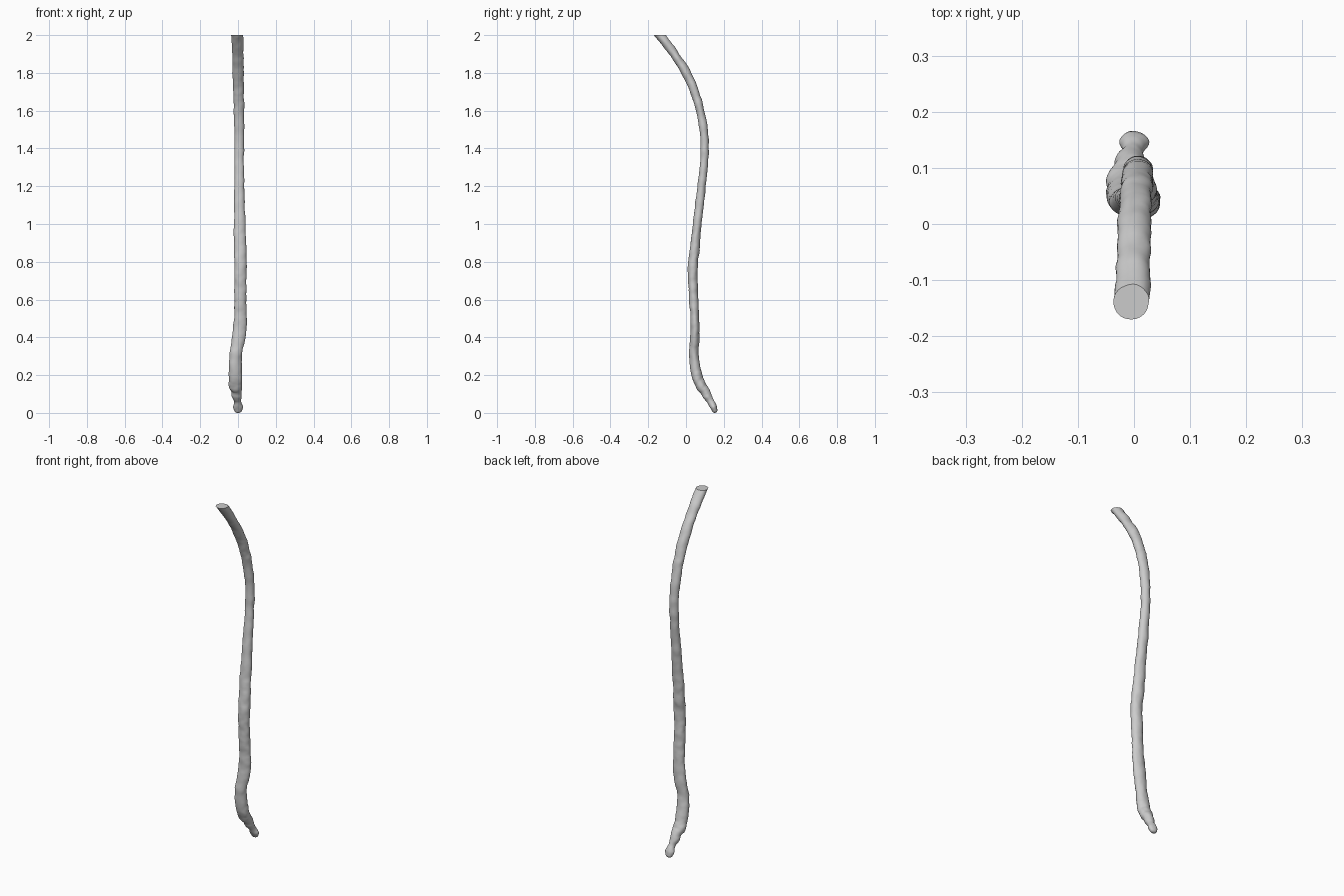
import bpy, bmesh, math
from mathutils import Vector, noise

if "Cube" in bpy.data.objects:
    bpy.data.objects.remove(bpy.data.objects["Cube"])

# Stations along the branch: z, x centre, y centre, half width in x, half depth
STATIONS = [
    (0.014, 0.000, 0.153, 0.020, 0.014),
    (0.035, 0.000, 0.146, 0.026, 0.018),
    (0.065, -0.002, 0.130, 0.019, 0.018),
    (0.09, -0.008, 0.113, 0.027, 0.023),
    (0.12, -0.009, 0.098, 0.028, 0.025),
    (0.145, -0.015, 0.079, 0.036, 0.028),
    (0.20, -0.014, 0.057, 0.034, 0.028),
    (0.30, -0.012, 0.042, 0.034, 0.026),
    (0.40, 0.005, 0.046, 0.036, 0.024),
    (0.50, 0.012, 0.047, 0.034, 0.023),
    (0.60, 0.012, 0.041, 0.032, 0.024),
    (0.70, 0.013, 0.036, 0.031, 0.026),
    (0.80, 0.014, 0.038, 0.033, 0.026),
    (0.90, 0.010, 0.050, 0.032, 0.024),
    (1.00, 0.009, 0.059, 0.030, 0.023),
    (1.15, 0.007, 0.077, 0.027, 0.022),
    (1.30, 0.006, 0.093, 0.025, 0.021),
    (1.45, 0.007, 0.098, 0.026, 0.022),
    (1.60, 0.005, 0.075, 0.027, 0.022),
    (1.70, 0.002, 0.045, 0.028, 0.023),
    (1.80, 0.001, 0.002, 0.030, 0.024),
    (1.90, -0.001, -0.063, 0.030, 0.023),
    (2.00, -0.003, -0.137, 0.032, 0.024),
    (2.06, -0.003, -0.190, 0.032, 0.024),
]
SIDES, STEPS = 28, 10


def catmull(a, b, c, d, t):
    return [0.5 * (2*q + (r - p)*t + (2*p - 5*q + 4*r - s)*t*t + (3*q - p - 3*r + s)*t**3)
            for p, q, r, s in zip(a, b, c, d)]


# Smooth path through the stations
path = []
last = len(STATIONS) - 1
for i in range(last):
    quad = [STATIONS[min(max(i + k, 0), last)] for k in (-1, 0, 1, 2)]
    path += [catmull(*quad, s / STEPS) for s in range(STEPS)]
path.append(STATIONS[-1])

# Knobbly rings, square to the path
bm = bmesh.new()
rings = []
for i, (z, x, y, rx, ry) in enumerate(path):
    a, b = path[max(i - 3, 0)], path[min(i + 3, len(path) - 1)]
    tangent = Vector((0, b[2] - a[2], b[0] - a[0])).normalized()
    across = Vector((1, 0, 0))
    depth = tangent.cross(across)
    centre = Vector((x, y, z))
    ring = []
    for k in range(SIDES):
        ang = 2 * math.pi * k / SIDES
        d = across * (rx * math.cos(ang)) + depth * (ry * math.sin(ang))
        p = centre + d
        bump = 0.13 * noise.noise(p * 22) + 0.05 * noise.noise(p * 55)
        ring.append(bm.verts.new(centre + d * (1 + bump)))
    rings.append(ring)
for r0, r1 in zip(rings, rings[1:]):
    for k in range(SIDES):
        n = (k + 1) % SIDES
        bm.faces.new((r0[k], r0[n], r1[n], r1[k]))

# Rounded lower tip
z, x, y, rx, ry = path[0]
start, ahead = Vector((x, y, z)), Vector((path[3][1], path[3][2], path[3][0]))
out = (start - ahead).normalized()
prev = rings[0]
for f, push in ((0.85, 0.005), (0.5, 0.009)):
    ring = [bm.verts.new(start + (v.co - start) * f + out * push) for v in rings[0]]
    for k in range(SIDES):
        n = (k + 1) % SIDES
        bm.faces.new((ring[k], ring[n], prev[n], prev[k]))
    prev = ring
tip = bm.verts.new(start + out * 0.011)
for k in range(SIDES):
    bm.faces.new((tip, prev[(k + 1) % SIDES], prev[k]))

# Flat horizontal cut at the top, and lower tip set on the ground
low = min(v.co.z for v in bm.verts)
for v in bm.verts:
    v.co.z -= low * max(0, 1 - v.co.z / 0.3)
cut = bmesh.ops.bisect_plane(bm, geom=bm.verts[:] + bm.edges[:] + bm.faces[:],
                             plane_co=(0, 0, 2), plane_no=(0, 0, 1), clear_outer=True)
rim = [e for e in cut["geom_cut"] if isinstance(e, bmesh.types.BMEdge)]
bmesh.ops.holes_fill(bm, edges=rim, sides=0)
bmesh.ops.recalc_face_normals(bm, faces=bm.faces[:])

mesh = bpy.data.meshes.new("branch")
bm.to_mesh(mesh)
bm.free()
branch = bpy.data.objects.new("branch", mesh)
bpy.context.collection.objects.link(branch)
bpy.context.view_layer.objects.active = branch
branch.select_set(True)
bpy.ops.object.shade_smooth_by_angle(angle=math.radians(45))
